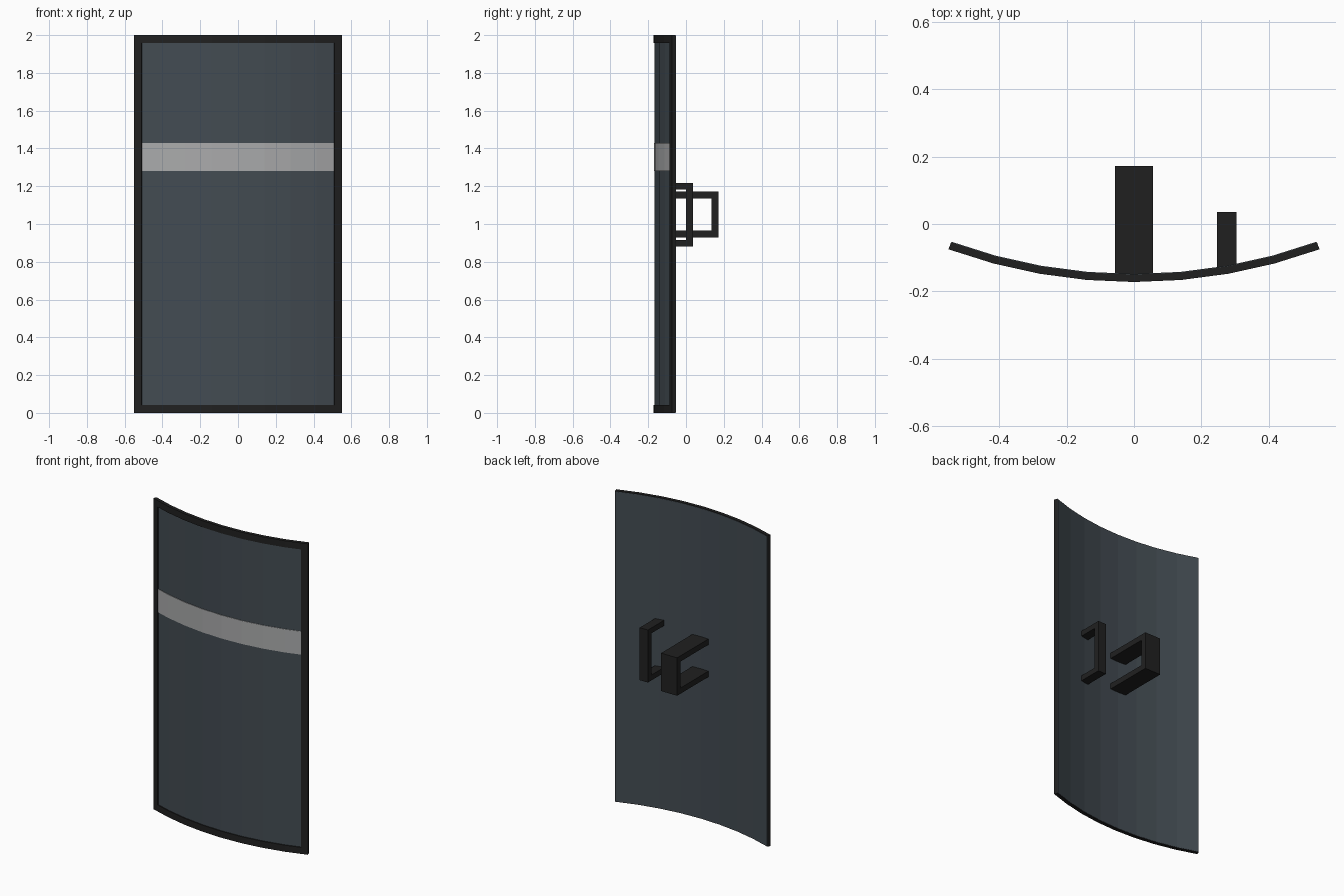
import bpy, bmesh, math
from mathutils import Vector

cube = bpy.data.objects.get("Cube")
if cube:
    bpy.data.objects.remove(cube, do_unlink=True)


def material(name, rgb):
    m = bpy.data.materials.new(name)
    m.use_nodes = True
    m.diffuse_color = (*rgb, 1)
    bsdf = next(n for n in m.node_tree.nodes if n.type == 'BSDF_PRINCIPLED')
    bsdf.inputs["Base Color"].default_value = (*rgb, 1)
    return m


slate = material("slate panel", (0.056, 0.071, 0.084))
black = material("black rubber", (0.0145, 0.0145, 0.0145))
pale = material("pale grey stripe", (0.40, 0.405, 0.41))

STEP = 5            # degrees per facet
CENTRE_Y = 1.436    # axis of the curve
HALF = 20           # half angle of the shield
INNER = 18.5        # half angle inside the rim


def arc_point(angle, radius, z):
    """Point on the faceted arc, lying on the flat facet it belongs to."""
    def on_circle(a):
        a = math.radians(a)
        return Vector((radius * math.sin(a), CENTRE_Y - radius * math.cos(a), z))
    k = math.floor(angle / STEP) * STEP
    return on_circle(k).lerp(on_circle(k + STEP), (angle - k) / STEP)


def finish(name, bm, mat):
    bmesh.ops.recalc_face_normals(bm, faces=bm.faces)
    mesh = bpy.data.meshes.new(name)
    bm.to_mesh(mesh)
    bm.free()
    mesh.materials.append(mat)
    ob = bpy.data.objects.new(name, mesh)
    bpy.context.collection.objects.link(ob)
    return ob


def arc_slab(name, a0, a1, z0, z1, r0, r1, mat):
    """Curved slab: a rectangular section carried around the arc."""
    knots = [a for a in range(-HALF, HALF + 1, STEP) if a0 < a < a1]
    bm = bmesh.new()
    rings = []
    for a in [a0, *knots, a1]:
        section = [(r0, z0), (r1, z0), (r1, z1), (r0, z1)]
        rings.append([bm.verts.new(arc_point(a, r, z)) for r, z in section])
    for p, q in zip(rings, rings[1:]):
        for i in range(4):
            j = (i + 1) % 4
            bm.faces.new((p[i], p[j], q[j], q[i]))
    bm.faces.new(rings[0])
    bm.faces.new(rings[-1])
    return finish(name, bm, mat)


def bracket(name, x0, x1, y0, y1, z0, z1, t, mat):
    """C-shaped handle: a side profile extruded across x."""
    profile = [(y0, z0), (y1, z0), (y1, z1), (y0, z1),
               (y0, z1 - t), (y1 - t, z1 - t), (y1 - t, z0 + t), (y0, z0 + t)]
    bm = bmesh.new()
    face = bm.faces.new([bm.verts.new((x0, y, z)) for y, z in profile])
    grown = bmesh.ops.extrude_face_region(bm, geom=[face])
    verts = [g for g in grown["geom"] if isinstance(g, bmesh.types.BMVert)]
    bmesh.ops.translate(bm, verts=verts, vec=(x1 - x0, 0, 0))
    return finish(name, bm, mat)


# Curved panel, with its back face showing
arc_slab("panel", -19.95, 19.95, 0.003, 1.997, 1.584, 1.602, slate)

# Stripe across the front
arc_slab("stripe", -INNER, INNER, 1.28, 1.43, 1.600, 1.605, pale)

# Rim, slightly proud of the panel
R0, R1, W = 1.586, 1.608, 0.042
arc_slab("rim_bottom", -HALF, HALF, 0, W, R0, R1, black)
arc_slab("rim_top", -HALF, HALF, 2 - W, 2, R0, R1, black)
arc_slab("rim_left", INNER, HALF, W, 2 - W, R0, R1, black)
arc_slab("rim_right", -HALF, -INNER, W, 2 - W, R0, R1, black)

# Handles on the back
bracket("arm_brace", -0.057, 0.057, -0.155, 0.172, 0.928, 1.172, 0.037, black)
bracket("hand_grip", 0.246, 0.304, -0.130, 0.036, 0.880, 1.218, 0.035, black)
